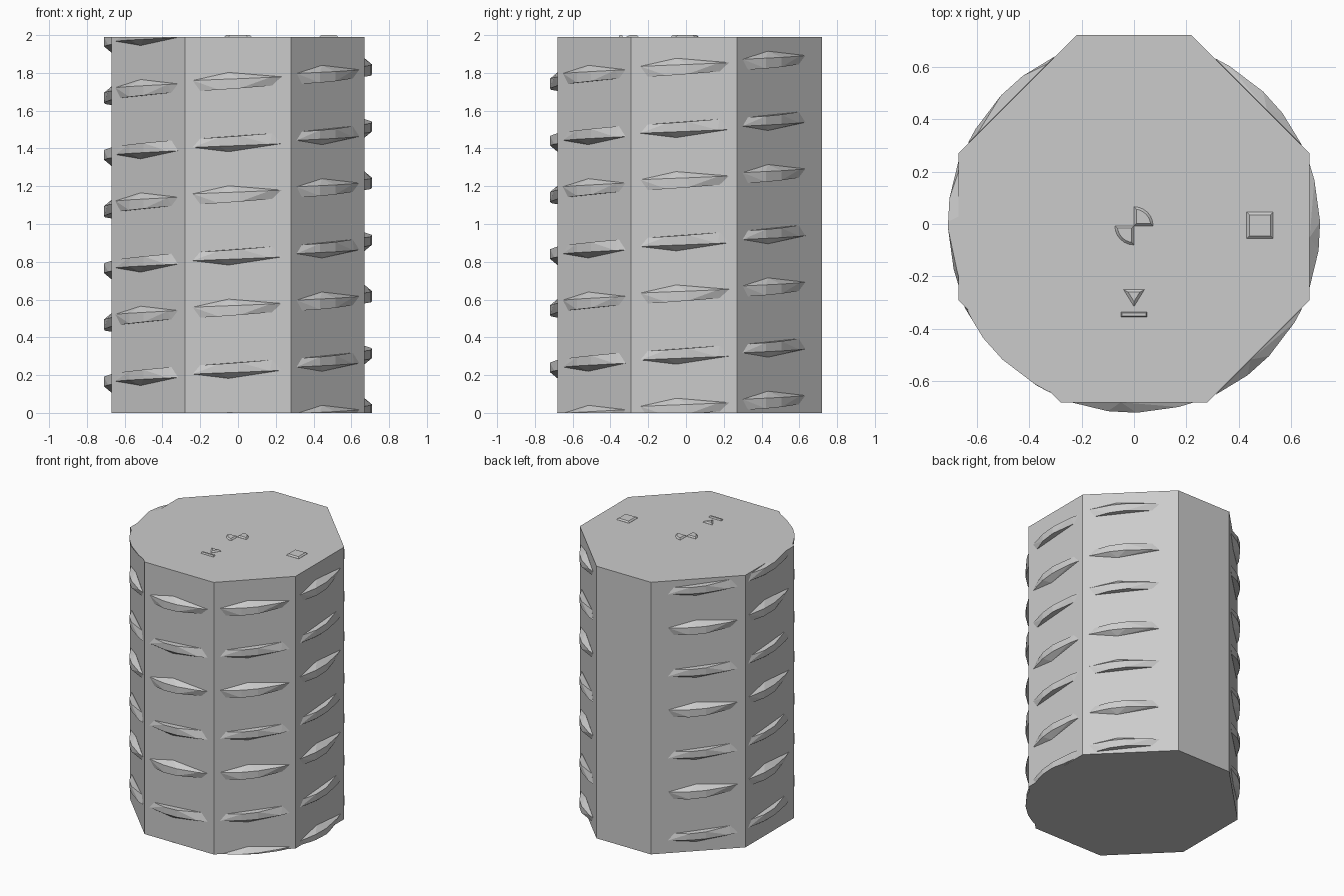
import bpy, bmesh, math
from mathutils import Vector

cube = bpy.data.objects.get("Cube")
if cube:
    bpy.data.objects.remove(cube)

TOP = 1.99

grey = bpy.data.materials.new("plain_grey")
grey.use_nodes = True
colour = (0.6, 0.6, 0.6, 1)
grey.diffuse_color = colour
grey.node_tree.nodes["Principled BSDF"].inputs["Base Color"].default_value = colour


def finish(bm, name):
    bmesh.ops.recalc_face_normals(bm, faces=bm.faces)
    mesh = bpy.data.meshes.new(name)
    bm.to_mesh(mesh)
    bm.free()
    mesh.materials.append(grey)
    obj = bpy.data.objects.new(name, mesh)
    bpy.context.collection.objects.link(obj)
    return obj


def prism(name, outline, z0, z1, inset=0):
    """Extrude an outline; an inset narrows the top into a chamfer."""
    bm = bmesh.new()
    face = bm.faces.new([bm.verts.new((x, y, z0)) for x, y in outline])
    top = bmesh.ops.extrude_face_region(bm, geom=[face])["geom"]
    for v in (g for g in top if isinstance(g, bmesh.types.BMVert)):
        v.co.z = z1
    if inset:
        cap = [g for g in top if isinstance(g, bmesh.types.BMFace)]
        bmesh.ops.recalc_face_normals(bm, faces=bm.faces)
        for v in cap[0].verts:
            v.co.z = z0 + 0.001
        bmesh.ops.inset_region(bm, faces=cap, thickness=inset, use_even_offset=True)
        for v in cap[0].verts:
            v.co.z = z1
    return finish(bm, name)


def add_tooth(bm, angle, dist, z, side):
    """Wedge with one sloped flank (above or below) and one square flank."""
    out = Vector((math.cos(angle), math.sin(angle), 0))
    along = Vector((-out.y, out.x, 0))
    near, far = side * 0.027, -side * 0.024
    points = [(-0.24, 0, near - 0.01), (0.23, 0, near + 0.01),
              (-0.05, 0, near + side * 0.033),
              (-0.1, 0.034, near - 0.004), (0.01, 0.04, near),
              (0.17, 0.018, near + 0.007),
              (-0.2, 0, far - 0.014), (0.18, 0, far + 0.014),
              (-0.1, 0.034, far - 0.008), (0.01, 0.04, far),
              (0, -0.03, 0)]
    tooth = bmesh.new()
    for u, v, w in points:
        tooth.verts.new(out * (dist + v) + along * u + Vector((0, -0.002, z + w)))
    hull = bmesh.ops.convex_hull(tooth, input=tooth.verts)
    loose = [v for v in tooth.verts if not v.link_faces]
    bmesh.ops.delete(tooth, geom=loose, context='VERTS')
    # trim to the height of the body
    for level, normal in ((0, -1), (TOP, 1)):
        bmesh.ops.bisect_plane(tooth, geom=tooth.verts[:] + tooth.edges[:] + tooth.faces[:],
                               plane_co=(0, 0, level), plane_no=(0, 0, normal),
                               clear_outer=True)
        bmesh.ops.holes_fill(tooth, edges=[e for e in tooth.edges if e.is_boundary])
    bmesh.ops.recalc_face_normals(tooth, faces=tooth.faces)
    temp = bpy.data.meshes.new("temp")
    tooth.to_mesh(temp)
    tooth.free()
    bm.from_mesh(temp)
    bpy.data.meshes.remove(temp)


# Eight-sided body with a flattened, narrower back
half = [(0.28, -0.68), (0.67, -0.29), (0.67, 0.27), (0.22, 0.72)]
prism("body", half + [(-x, y) for x, y in reversed(half)], 0, TOP)

# Rows of teeth climbing in a spiral around every side but the back
sides = [("back_left_viewed", 0.667), ("minus_x", 0.67), ("front_minus_x", 0.679),
         ("front", 0.678), ("front_plus_x", 0.679), ("plus_x", 0.67),
         ("back_plus_x", 0.667)]
sides[0] = ("back_minus_x", 0.667)
for i, (label, dist) in enumerate(sides):
    bm = bmesh.new()
    for k in range(-1, 7):
        z = 0.13 + 0.0375 * i + 0.3 * k
        if -0.06 < z < TOP + 0.05:
            add_tooth(bm, math.radians(135 + 45 * i), dist, z, 1 if k % 2 else -1)
    finish(bm, "teeth_" + label)

# Small raised markers on the top
def box(x, y, w, h):
    return [(x - w, y - h), (x + w, y - h), (x + w, y + h), (x - w, y + h)]


def quarter(sign):
    arc = [math.radians(15 * i) for i in range(7)]
    return [(0, -0.007)] + [(sign * 0.073 * math.cos(a), -0.007 + sign * 0.073 * math.sin(a))
                            for a in arc]


prism("square_marker", box(0.48, -0.005, 0.05, 0.05), TOP, 2, 0.01)
prism("bar_marker", box(0, -0.345, 0.05, 0.01), TOP, 2, 0.004)
prism("triangle_marker", [(-0.04, -0.25), (0, -0.315), (0.04, -0.25)], TOP, 2, 0.01)
prism("quarter_marker_a", quarter(1), TOP, 2, 0.009)
prism("quarter_marker_b", quarter(-1), TOP, 2, 0.009)
